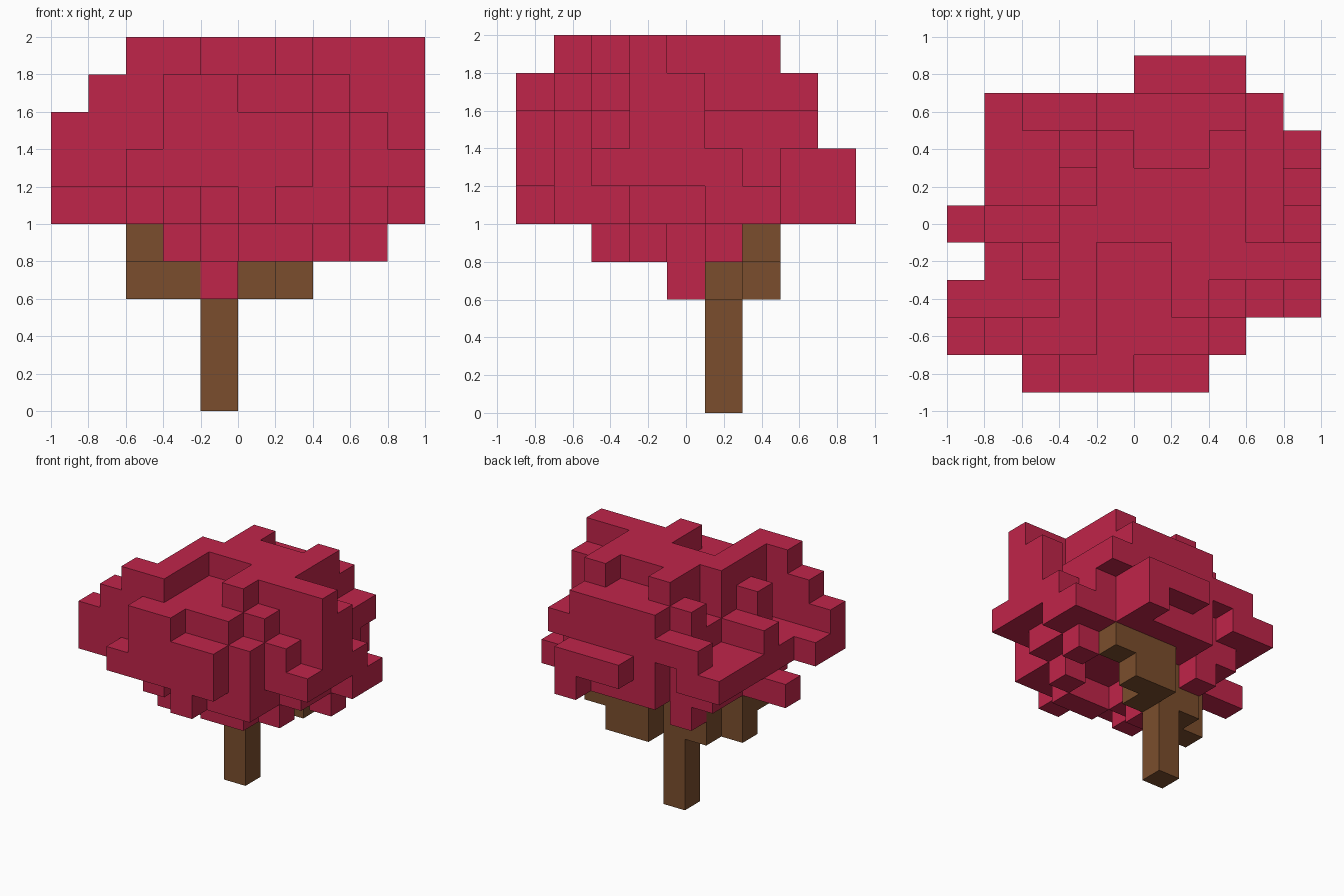
import bpy, bmesh
from mathutils import Vector

cube = bpy.data.objects.get("Cube")
if cube:
    bpy.data.objects.remove(cube, do_unlink=True)

S = 0.2                                # edge of one block
ORIGIN = Vector((-1.0, -0.9, 0.0))     # corner of the block grid


def make_material(name, color):
    mat = bpy.data.materials.new(name)
    mat.use_nodes = True
    mat.diffuse_color = color
    mat.node_tree.nodes["Principled BSDF"].inputs["Base Color"].default_value = color
    return mat


def column(i, j, low, high):
    return {(i, j, k) for k in range(low, high)}


def build_blocks(name, cells, solid, mat):
    """Skin a set of grid blocks, leaving out faces buried in other blocks."""
    bm = bmesh.new()
    for cell in cells:
        for axis in range(3):
            for side in (0, 1):
                near = list(cell)
                near[axis] += 2 * side - 1
                if tuple(near) in solid:
                    continue
                u, v = (axis + 1) % 3, (axis + 2) % 3
                ring = [(0, 0), (1, 0), (1, 1), (0, 1)]
                if side == 0:
                    ring.reverse()
                verts = []
                for a, b in ring:
                    p = Vector(cell)
                    p[axis] += side
                    p[u] += a
                    p[v] += b
                    verts.append(bm.verts.new(ORIGIN + p * S))
                bm.faces.new(verts)
    bmesh.ops.remove_doubles(bm, verts=bm.verts, dist=0.001)
    # merge neighbouring flat faces
    bmesh.ops.dissolve_limit(bm, angle_limit=0.01, verts=bm.verts, edges=bm.edges)
    mesh = bpy.data.meshes.new(name)
    bm.to_mesh(mesh)
    bm.free()
    mesh.materials.append(mat)
    obj = bpy.data.objects.new(name, mesh)
    bpy.context.collection.objects.link(obj)


# Foliage: top and bottom level of each column, rows from front to back (A = 10)
TOPS = ["..79988...",
        "89AA9998..",
        "777A99A987",
        ".79A99AAAA",
        "688AAAAA89",
        ".778AAAA87",
        ".779A99A86",
        ".78899998.",
        ".....777.."]
BOTTOMS = ["..66656...",
           "66656555..",
           "6654544566",
           ".654455456",
           "5555355556",
           ".655555545",
           ".654555555",
           ".66755557.",
           ".....665.."]
foliage = set()
for j, (tops, bottoms) in enumerate(zip(TOPS, BOTTOMS)):
    for i, (top, bottom) in enumerate(zip(tops, bottoms)):
        if top != ".":
            foliage |= column(i, j, int(bottom, 16), int(top, 16))

# Trunk with its stepped branches: column, row, bottom level, top level
trunk = column(4, 5, 0, 5)
for spec in [(3, 5, 3, 5), (3, 4, 3, 5), (2, 4, 3, 5), (2, 3, 4, 5),
             (5, 5, 3, 5), (5, 6, 3, 5), (6, 6, 3, 5), (7, 6, 4, 5)]:
    trunk |= column(*spec)
foliage -= trunk
solid = foliage | trunk

build_blocks("foliage", foliage, solid, make_material("crimson leaves", (0.527, 0.018, 0.068, 1)))
build_blocks("trunk_and_branches", trunk, solid, make_material("brown bark", (0.198, 0.076, 0.026, 1)))
